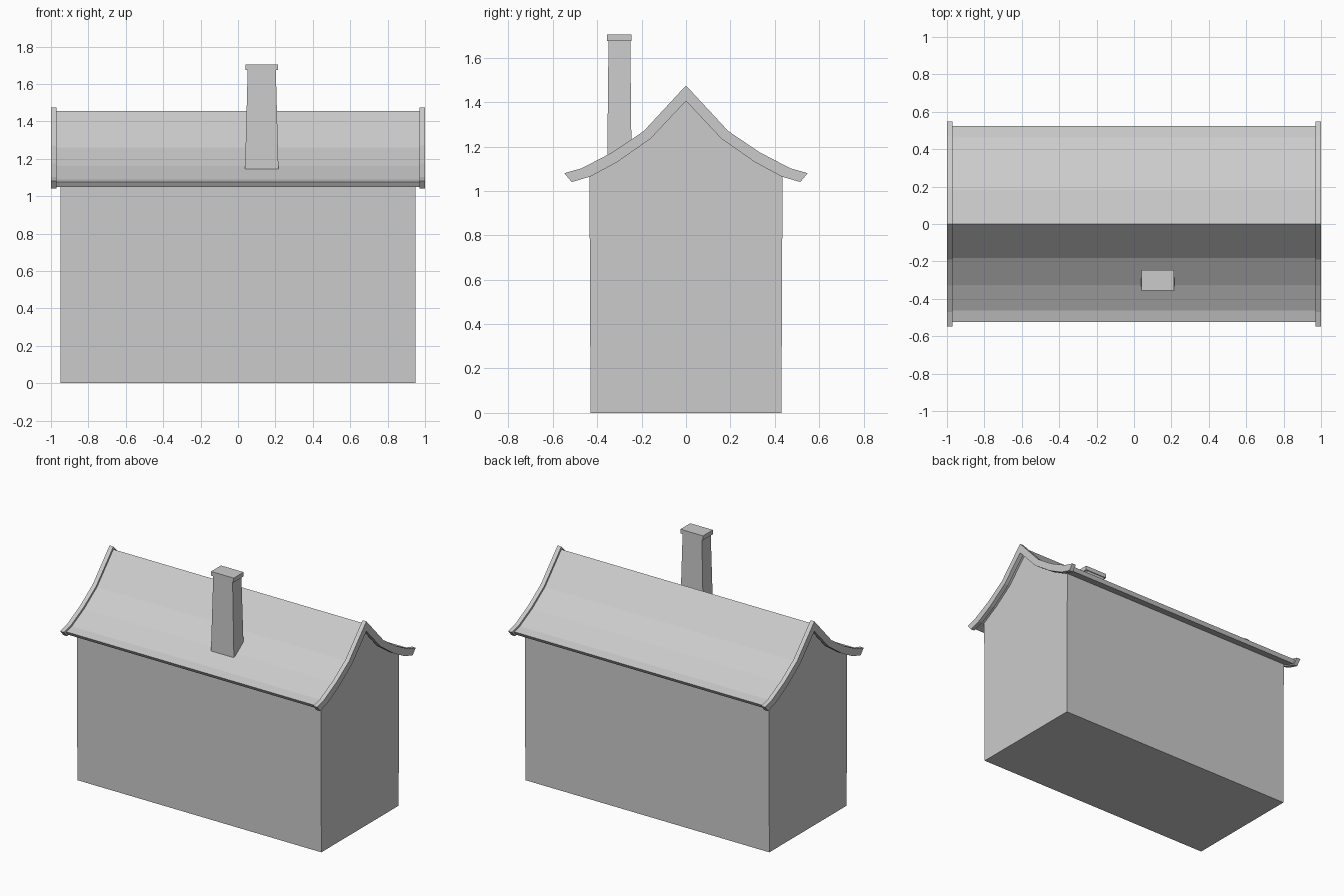
import bpy

cube = bpy.data.objects.get("Cube")
if cube:
    bpy.data.objects.remove(cube, do_unlink=True)

grey = bpy.data.materials.new("plain grey")
grey.use_nodes = True
colour = (0.6, 0.6, 0.6, 1)
grey.diffuse_color = colour
grey.node_tree.nodes["Principled BSDF"].inputs["Base Color"].default_value = colour


def make_object(name, verts, faces):
    mesh = bpy.data.meshes.new(name)
    mesh.from_pydata(verts, [], faces)
    mesh.materials.append(grey)
    obj = bpy.data.objects.new(name, mesh)
    bpy.context.collection.objects.link(obj)
    return obj


def roof_band(name, outer, inner, x0, x1):
    """Extrude a mirrored band between two half profiles, ridge to eave."""
    def full(half):
        return [(-y, z) for y, z in reversed(half[1:])] + half
    top, under = full(outer), full(inner)
    n = len(top)
    verts = [(x, y, z) for x in (x0, x1) for y, z in top + under]
    a, b, c, d = 0, n, 2 * n, 3 * n
    faces = []
    for i in range(n - 1):
        j = i + 1
        faces += [(a + i, c + i, c + j, a + j), (b + i, b + j, d + j, d + i),
                  (a + i, a + j, b + j, b + i), (c + i, d + i, d + j, c + j)]
    e = n - 1
    faces += [(a, b, d, c), (a + e, c + e, d + e, b + e)]
    return make_object(name, verts, faces)


def tapered_box(name, centre, bottom, top, z0, z1):
    """Box whose half sizes change from bottom to top."""
    cx, cy = centre
    verts = [(cx + sx * hx, cy + sy * hy, z)
             for (hx, hy), z in ((bottom, z0), (top, z1))
             for sx, sy in ((-1, -1), (1, -1), (1, 1), (-1, 1))]
    sides = [(i, (i + 1) % 4, (i + 1) % 4 + 4, i + 4) for i in range(4)]
    return make_object(name, verts, [(3, 2, 1, 0), (4, 5, 6, 7)] + sides)


# Curved roof profiles, half section from ridge to eave
board_outer = [(0, 1.475), (0.19, 1.27), (0.33, 1.175), (0.47, 1.102), (0.548, 1.08)]
board_inner = [(0, 1.405), (0.16, 1.235), (0.31, 1.13), (0.43, 1.065), (0.515, 1.04)]
roof_outer = [(0, 1.455), (0.182, 1.259), (0.325, 1.16), (0.462, 1.09), (0.525, 1.075)]
roof_inner = [(0, 1.42), (0.165, 1.243), (0.313, 1.138), (0.435, 1.071), (0.51, 1.05)]

# Walls with gables that follow the underside of the roof
section = [(0.43, 0)] + [(y, z + 0.01) for y, z in reversed(roof_inner[:-1])]
section += [(-y, z + 0.01) for y, z in roof_inner[1:-1]] + [(-0.43, 0)]
n = len(section)
make_object("house_walls", [(x, y, z) for x in (-0.95, 0.95) for y, z in section],
            [tuple(range(n)), tuple(reversed(range(n, 2 * n)))]
            + [(i, i + n, (i + 1) % n + n, (i + 1) % n) for i in range(n)])

# Roof slab and raised boards along both gable ends
roof_band("roof", roof_outer, roof_inner, -0.972, 0.972)
for side, x0, x1 in (("left", 0.97, 1.0), ("right", -1.0, -0.97)):
    roof_band(side + "_gable_board", board_outer, board_inner, x0, x1)

# Chimney on the front slope
tapered_box("chimney", (0.127, -0.3), (0.09, 0.055), (0.075, 0.049), 1.12, 1.68)
tapered_box("chimney_cap", (0.127, -0.3), (0.088, 0.055), (0.088, 0.055), 1.675, 1.705)

# Consistent outward normals
for obj in bpy.context.collection.objects:
    if obj.type == 'MESH' and obj.data.materials and obj.data.materials[0] == grey:
        import bmesh
        bm = bmesh.new()
        bm.from_mesh(obj.data)
        bmesh.ops.recalc_face_normals(bm, faces=bm.faces)
        bm.to_mesh(obj.data)
        bm.free()
